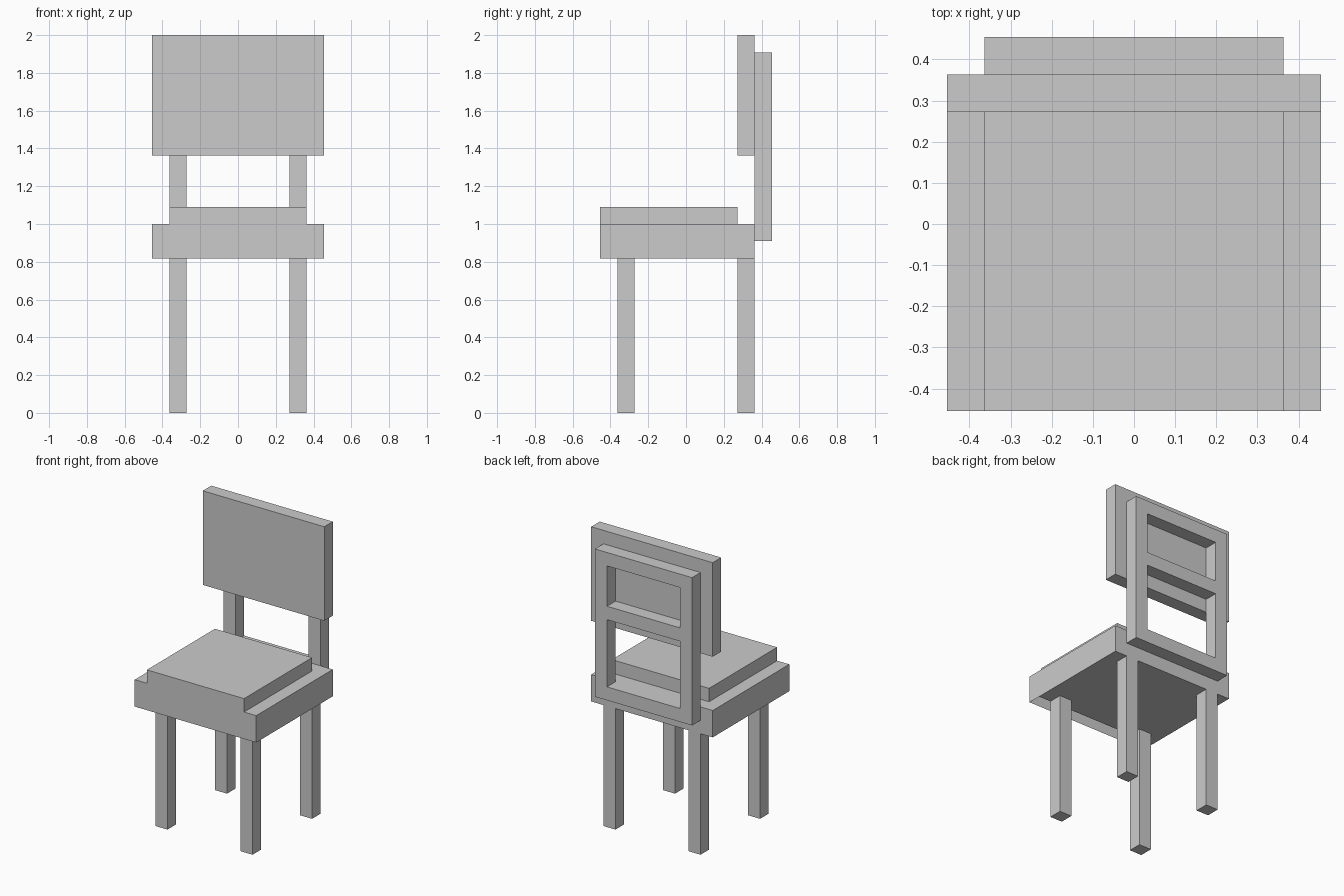
import bpy, bmesh

if "Cube" in bpy.data.objects:
    bpy.data.objects.remove(bpy.data.objects["Cube"])

U = 1 / 11  # the chair sits on a grid 22 units tall


def box(name, x, y, z):
    """Box from (min, max) ranges in grid units."""
    bm = bmesh.new()
    bmesh.ops.create_cube(bm, size=1)
    for v in bm.verts:
        for i, (lo, hi) in enumerate((x, y, z)):
            v.co[i] = (hi if v.co[i] > 0 else lo) * U
    mesh = bpy.data.meshes.new(name)
    bm.to_mesh(mesh)
    bm.free()
    obj = bpy.data.objects.new(name, mesh)
    bpy.context.collection.objects.link(obj)
    return obj


# Seat: a shell whose underside is open along the front edge
seat = box("seat", (-5, 5), (-5, 4), (9, 11))
bm = bmesh.new()
bm.from_mesh(seat.data)
bmesh.ops.bisect_plane(bm, geom=bm.verts[:] + bm.edges[:] + bm.faces[:],
                       plane_co=(0, -4 * U, 0), plane_no=(0, 1, 0))
bm.normal_update()
slot = [f for f in bm.faces
        if f.normal.z < -0.9 and f.calc_center_median().y < -4 * U]
bmesh.ops.delete(bm, geom=slot, context='FACES')
bm.to_mesh(seat.data)
bm.free()

# Cushion, flush with the front of the seat
box("cushion", (-4, 4), (-5, 3), (11, 12))

# Legs and back posts, left and right
for side, x in (("left", (-4, -3)), ("right", (3, 4))):
    box(f"front_leg_{side}", x, (-4, -3), (0, 9))
    box(f"back_leg_{side}", x, (3, 4), (0, 9))
    box(f"back_post_{side}", x, (4, 5), (10, 21))

# Cross rails of the back frame
for name, z in (("lower", 10), ("middle", 16), ("upper", 20)):
    box(f"{name}_back_rail", (-3, 3), (4, 5), (z, z + 1))

# Backrest board
box("backrest", (-5, 5), (3, 4), (15, 22))
